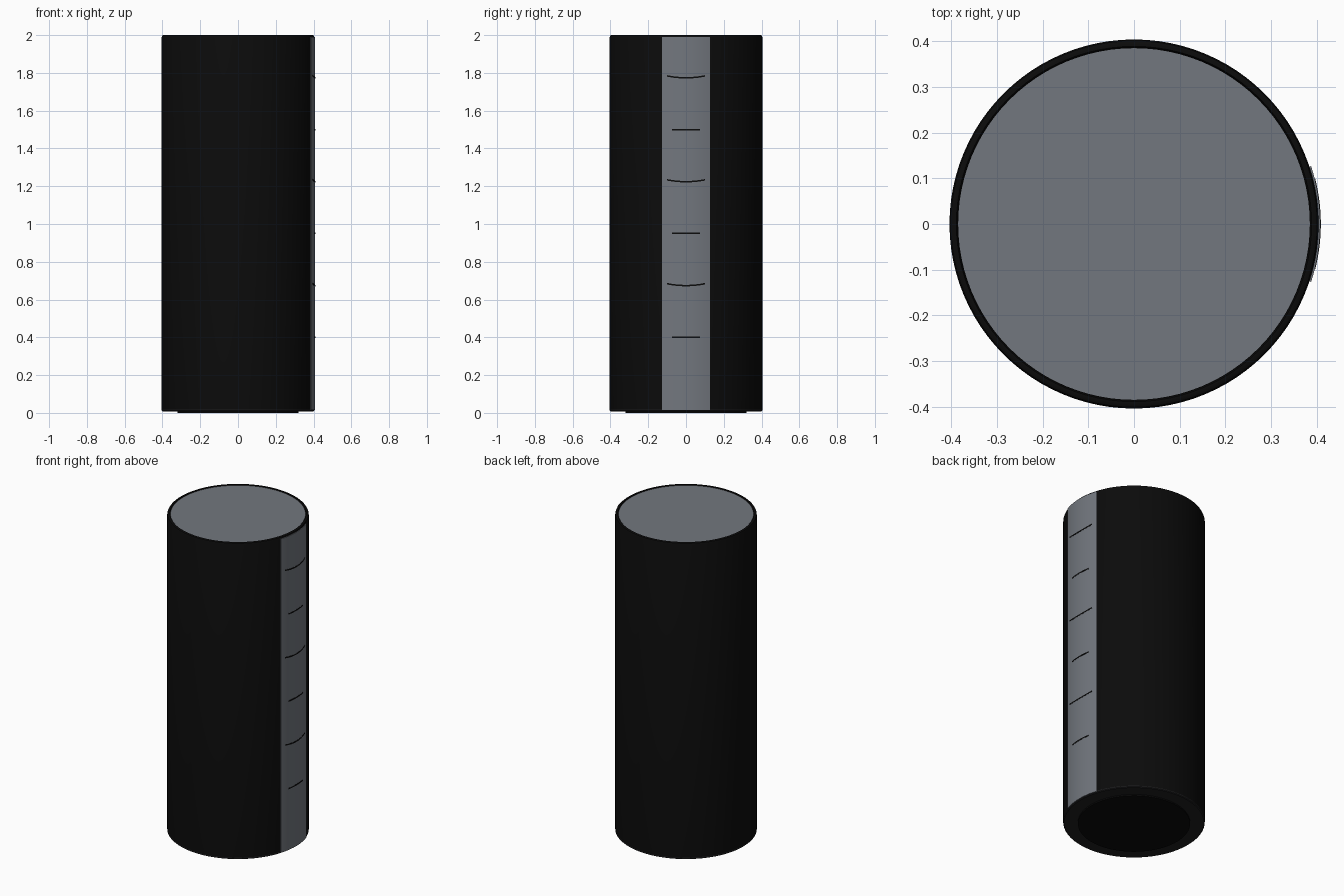
import bpy, math

if "Cube" in bpy.data.objects:
    bpy.data.objects.remove(bpy.data.objects["Cube"])

SEG = 96
R_BODY = 0.404
R_STRIP = 0.408


def make_material(name, color):
    mat = bpy.data.materials.new(name)
    mat.use_nodes = True
    mat.diffuse_color = (*color, 1)
    bsdf = mat.node_tree.nodes["Principled BSDF"]
    bsdf.inputs["Base Color"].default_value = (*color, 1)
    return mat


black = make_material("black", (0.0033, 0.0033, 0.0033))
charcoal = make_material("charcoal", (0.014, 0.014, 0.015))
grey = make_material("slate grey", (0.17, 0.185, 0.21))


def add_object(name, verts, faces, mat):
    mesh = bpy.data.meshes.new(name)
    mesh.from_pydata(verts, [], faces)
    mesh.materials.append(mat)
    obj = bpy.data.objects.new(name, mesh)
    bpy.context.collection.objects.link(obj)
    bpy.ops.object.select_all(action="DESELECT")
    obj.select_set(True)
    bpy.context.view_layer.objects.active = obj
    bpy.ops.object.shade_smooth_by_angle(angle=math.radians(35))
    return obj


def lathe(name, profile, mat):
    """Spin an open (radius, z) profile, listed bottom to top, and cap both ends."""
    verts = [(r * math.cos(a), r * math.sin(a), z) for r, z in profile
             for a in (math.tau * i / SEG for i in range(SEG))]
    faces = [(k * SEG + i, k * SEG + (i + 1) % SEG,
              (k + 1) * SEG + (i + 1) % SEG, (k + 1) * SEG + i)
             for k in range(len(profile) - 1) for i in range(SEG)]
    faces.append(tuple(reversed(range(SEG))))
    faces.append(tuple(range((len(profile) - 1) * SEG, len(profile) * SEG)))
    return add_object(name, verts, faces, mat)


def curved_plate(name, half_width, z0, z1, r0, r1, mat, sag=0.0, steps=16):
    """Solid plate wrapped round the +x side; sag lowers its middle."""
    half = math.asin(half_width / r1)
    verts, faces = [], []
    for i in range(steps + 1):
        t = 2 * i / steps - 1
        c, s = math.cos(t * half), math.sin(t * half)
        drop = sag * (1 - t * t)
        for r, z in ((r0, z0), (r1, z0), (r1, z1), (r0, z1)):
            verts.append((r * c, r * s, z - drop))
    for i in range(steps):
        for j in range(4):
            a, b = 4 * i + j, 4 * i + (j + 1) % 4
            faces.append((a, a + 4, b + 4, b))
    faces.append((0, 1, 2, 3))
    faces.append(tuple(4 * steps + j for j in (3, 2, 1, 0)))
    return add_object(name, verts, faces, mat)


# Main tube with softened rim and shallow recess at the top
lathe("body", [(R_BODY, 0.018), (R_BODY, 1.99), (0.401, 1.997),
               (0.396, 2.0), (0.389, 2.0), (0.386, 1.993)], black)

# Inset lid
lathe("top_lid", [(0.385, 1.985), (0.385, 1.996)], grey)

# Base ring and the foot pad under it
lathe("base_ring", [(0.399, 0.008), (R_BODY, 0.012), (R_BODY, 0.02)], charcoal)
lathe("foot_pad", [(0.32, 0.0), (0.32, 0.01)], black)

# Level strip down the left side
curved_plate("level_strip", 0.127, 0.014, 1.99, 0.399, R_STRIP, grey)

# Alternating short and long level marks
for i in range(6):
    z = 0.4 + 0.275 * i
    long_mark = i % 2 == 1
    curved_plate("long_mark" if long_mark else "short_mark",
                 0.1 if long_mark else 0.073,
                 z + (0.005 if long_mark else -0.004),
                 z + (0.013 if long_mark else 0.004),
                 0.404, R_STRIP + 0.001, black,
                 sag=0.01 if long_mark else 0.0)
